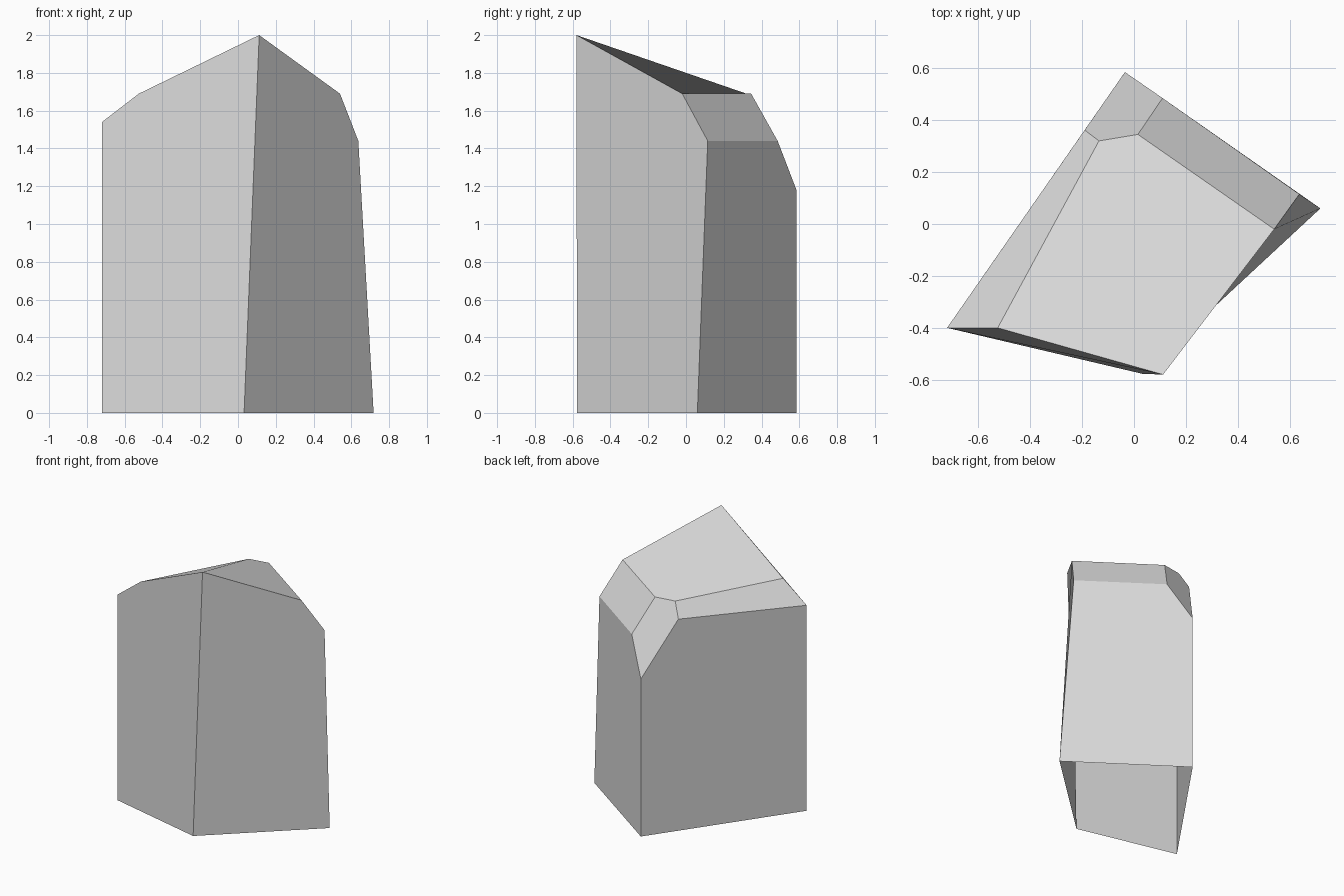
import bpy
from mathutils import Vector

cube = bpy.data.objects.get("Cube")
if cube:
    bpy.data.objects.remove(cube, do_unlink=True)

# Stone colour
stone = bpy.data.materials.new("stone_grey")
grey = (0.7, 0.7, 0.7, 1)
stone.diffuse_color = grey
stone.use_nodes = True
stone.node_tree.nodes["Principled BSDF"].inputs["Base Color"].default_value = grey

corners = {
    # Four-sided footprint
    "base_right": (-0.72, -0.4, 0), "base_front": (0.032, -0.577, 0),
    "base_left": (0.718, 0.06, 0), "base_back": (-0.035, 0.585, 0),
    # Sloping cap with its raised front corner
    "cap_right": (-0.525, -0.4, 1.69), "peak": (0.112, -0.58, 2),
    "cap_left": (0.54, -0.02, 1.69), "cap_back": (0.015, 0.345, 1.69),
    "cap_notch": (-0.135, 0.32, 1.69),
    # Lower ends of the chipped edges
    "chip_right": (-0.72, -0.4, 1.54), "chip_left": (0.637, 0.115, 1.44),
    "chip_back": (0.11, 0.485, 1.44), "chip_low": (-0.035, 0.585, 1.18),
    "chip_notch": (-0.19, 0.362, 1.585),
}

# Rock facets, each fanned out from its first corner; the underside is open
facets = [
    "cap_notch cap_right peak cap_left cap_back",
    "peak cap_right chip_right base_right base_front",
    "cap_left peak base_front base_left chip_left",
    "base_left base_back chip_low chip_back chip_left",
    "base_back base_right chip_right chip_notch chip_low",
    "chip_right cap_right cap_notch chip_notch",
    "cap_left chip_left chip_back cap_back",
    "cap_back chip_back chip_low chip_notch cap_notch",
]

names = list(corners)
points = [Vector(p) for p in corners.values()]
triangles, normals = [], []
for facet in facets:
    first, *rest = [names.index(n) for n in facet.split()]
    fan = [(first, a, b) for a, b in zip(rest, rest[1:])]
    # One shared normal keeps a slightly bent facet evenly shaded
    normal = Vector()
    for a, b, c in fan:
        normal += (points[b] - points[a]).cross(points[c] - points[a])
    normal.normalize()
    triangles += fan
    normals += [normal] * (len(fan) * 3)

mesh = bpy.data.meshes.new("rock")
mesh.from_pydata(points, [], triangles)
mesh.materials.append(stone)
mesh.shade_smooth()
mesh.normals_split_custom_set(normals)
rock = bpy.data.objects.new("rock", mesh)
bpy.context.collection.objects.link(rock)
